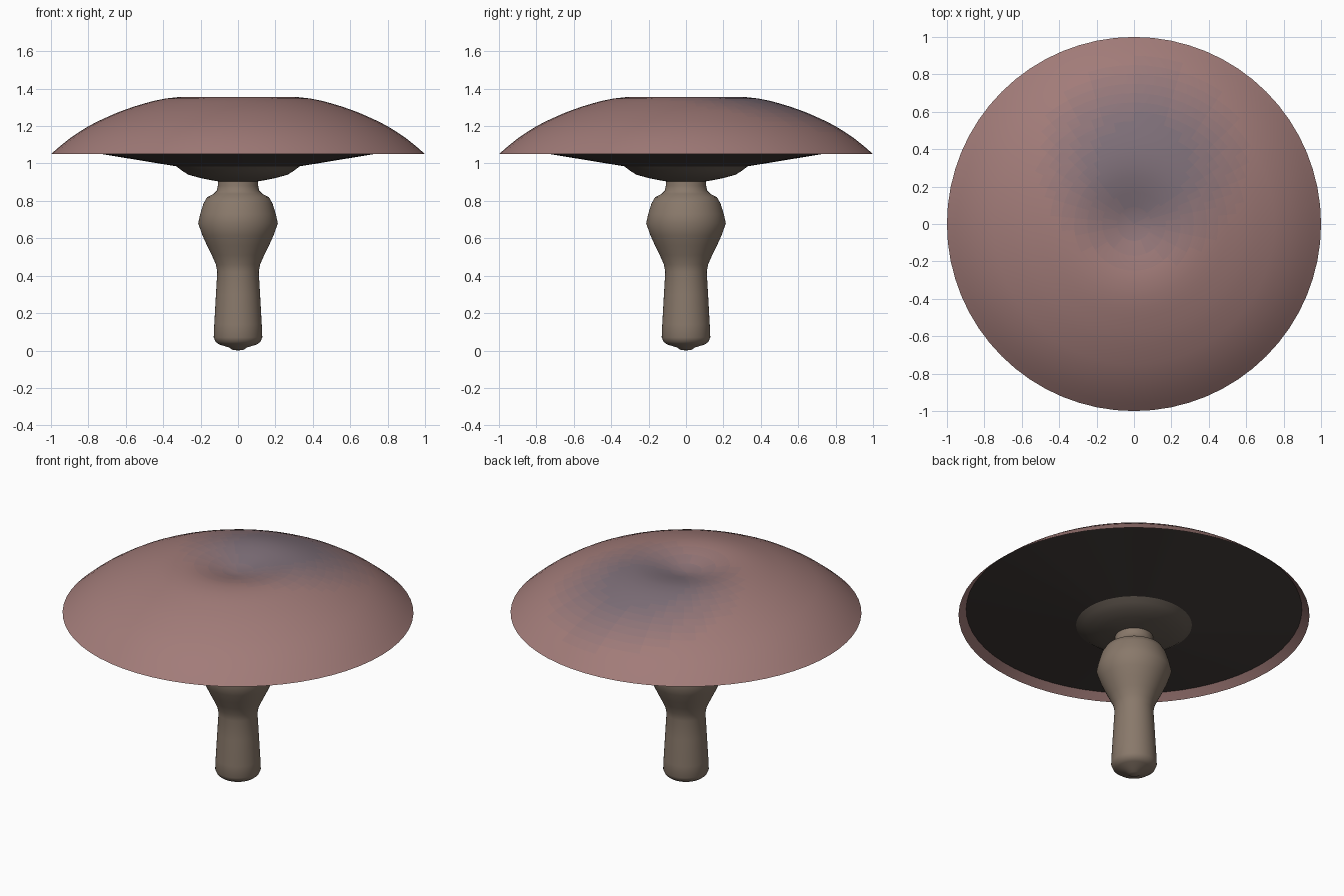
import bpy, bmesh, math
from mathutils import Vector

if "Cube" in bpy.data.objects:
    bpy.data.objects.remove(bpy.data.objects["Cube"])

SIDES = 64


def material(name, rgb):
    m = bpy.data.materials.new(name)
    m.diffuse_color = (*rgb, 1)
    m.use_nodes = True
    m.node_tree.nodes["Principled BSDF"].inputs["Base Color"].default_value = m.diffuse_color
    return m


def lathe(name, profile, mats, angle=50):
    """Revolve (radius, z) points around z; radius 0 closes to a pole."""
    bm = bmesh.new()
    rings = []
    for r, z in profile:
        if r == 0:
            rings.append([bm.verts.new((0, 0, z))] * SIDES)
        else:
            rings.append([bm.verts.new((r * math.cos(2 * math.pi * i / SIDES),
                                        r * math.sin(2 * math.pi * i / SIDES), z))
                          for i in range(SIDES)])
    for a, b in zip(rings, rings[1:]):
        for i in range(SIDES):
            j = (i + 1) % SIDES
            bm.faces.new(list(dict.fromkeys((a[i], a[j], b[j], b[i]))))
    me = bpy.data.meshes.new(name)
    bm.to_mesh(me)
    bm.free()
    ob = bpy.data.objects.new(name, me)
    bpy.context.collection.objects.link(ob)
    for m in mats:
        me.materials.append(m)
    bpy.ops.object.select_all(action='DESELECT')
    ob.select_set(True)
    bpy.context.view_layer.objects.active = ob
    bpy.ops.object.shade_smooth_by_angle(angle=math.radians(angle))
    return ob


# Cap: open dome shell with a shallow dimple in the middle
steps = 8
purple, rose = Vector((0.21, 0.16, 0.19)), Vector((0.36, 0.20, 0.19))
cap_mats = [material(f"cap_tint_{i}", purple.lerp(rose, i / (steps - 1)))
            for i in range(steps)]
cap = lathe("cap", [
    (1.0, 1.05), (0.957, 1.088), (0.9, 1.134), (0.85, 1.168), (0.8, 1.199),
    (0.75, 1.225), (0.7, 1.248), (0.65, 1.27), (0.6, 1.289), (0.55, 1.306),
    (0.5, 1.321), (0.45, 1.335), (0.39, 1.347), (0.32, 1.355), (0.25, 1.351),
    (0.17, 1.338), (0.09, 1.318), (0, 1.303)], cap_mats)

# Purple patch fading out towards the rose rim
for f in cap.data.polygons:
    d = (f.center.xy - Vector((0.05, 0.33))).length
    f.material_index = max(0, min(steps - 1, int((d - 0.2) / 0.4 * steps)))

# Gills: shallow dark cone under the cap
lathe("gills", [(0.33, 0.985), (0.72, 1.049), (0.957, 1.088)],
      [material("gill_brown", (0.06, 0.048, 0.044))])

# Collar: rounded boss where the stem meets the gills
lathe("collar", [(0.108, 0.905), (0.15, 0.912), (0.20, 0.922), (0.265, 0.94),
                 (0.30, 0.962), (0.33, 0.985)],
      [material("collar_brown", (0.13, 0.105, 0.085))])

# Stem: straight foot, swollen bulb and narrow neck
lathe("stem", [
    (0, 0.0), (0.03, 0.004), (0.05, 0.017), (0.10, 0.032), (0.12, 0.047), (0.13, 0.07),
    (0.127, 0.14), (0.118, 0.3), (0.111, 0.42), (0.118, 0.46), (0.14, 0.51),
    (0.165, 0.56), (0.19, 0.615), (0.213, 0.68), (0.202, 0.73), (0.185, 0.785),
    (0.165, 0.82), (0.13, 0.838), (0.113, 0.855), (0.108, 0.88), (0.108, 0.915)],
    [material("stem_tan", (0.25, 0.19, 0.145))])
